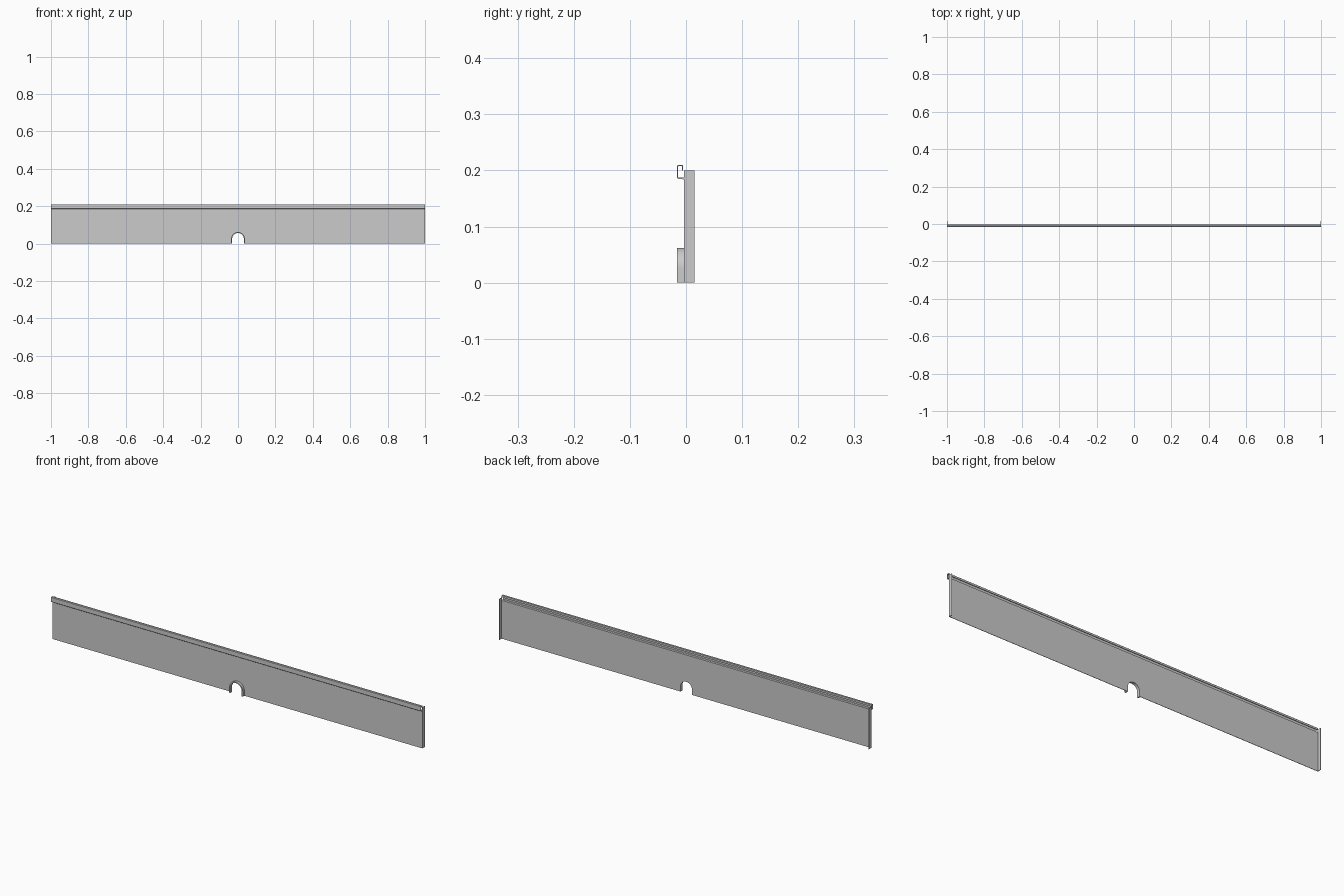
import bpy, bmesh, math

if "Cube" in bpy.data.objects:
    bpy.data.objects.remove(bpy.data.objects["Cube"])

T = 0.002      # sheet thickness
YF = -0.004    # front face of the main sheet


def extrude(name, pts, place, a, b):
    """Extrude a closed 2D outline between depths a and b."""
    bm = bmesh.new()
    lo = [bm.verts.new(place(p, a)) for p in pts]
    hi = [bm.verts.new(place(p, b)) for p in pts]
    n = len(pts)
    bm.faces.new(lo)
    bm.faces.new(hi[::-1])
    for i in range(n):
        j = (i + 1) % n
        bm.faces.new((lo[i], hi[i], hi[j], lo[j]))
    bmesh.ops.recalc_face_normals(bm, faces=bm.faces)
    me = bpy.data.meshes.new(name)
    bm.to_mesh(me)
    bm.free()
    ob = bpy.data.objects.new(name, me)
    bpy.context.collection.objects.link(ob)
    return ob


def along_y(p, d):
    return (p[0], d, p[1])


def along_x(p, d):
    return (d, p[0], p[1])


def arch(r, zc, n=24):
    """Arch outline from right foot over the top to left foot."""
    pts = [(r * math.cos(math.pi * i / n), zc + r * math.sin(math.pi * i / n)) for i in range(n + 1)]
    return [(r, 0)] + pts + [(-r, 0)]


R_IN, R_OUT, ZC = 0.031, 0.037, 0.025

# main sheet, outlined around the drain opening
extrude("main_sheet", [(1, 0), (1, 0.186), (-1, 0.186), (-1, 0)] + arch(R_IN, ZC)[::-1],
        along_y, YF, YF + T)

# folded top lip: shelf forward, up, back and a short return down
lip = [(YF + T, 0.184), (YF + T, 0.187), (-0.013, 0.187), (-0.014, 0.188),
       (-0.014, 0.207), (-0.013, 0.208), (-0.007, 0.208), (-0.007, 0.2),
       (-0.005, 0.2), (-0.005, 0.209), (-0.006, 0.21), (-0.014, 0.21),
       (-0.016, 0.208), (-0.016, 0.187), (-0.014, 0.185), (YF, 0.184)]
extrude("top_lip", lip, along_x, -1, 1)

# end flanges turned to the back
for name, x in (("left_flange", -1), ("right_flange", 1 - T)):
    extrude(name, [(YF, 0), (0.0155, 0), (0.0155, 0.2), (YF, 0.2)], along_x, x, x + T)

# raised collar around the drain opening
collar = extrude("drain_collar", arch(R_OUT, ZC) + arch(R_IN, ZC)[::-1], along_y, -0.016, YF + T)
collar.select_set(True)
bpy.context.view_layer.objects.active = collar
bpy.ops.object.shade_smooth_by_angle(angle=math.radians(30))
